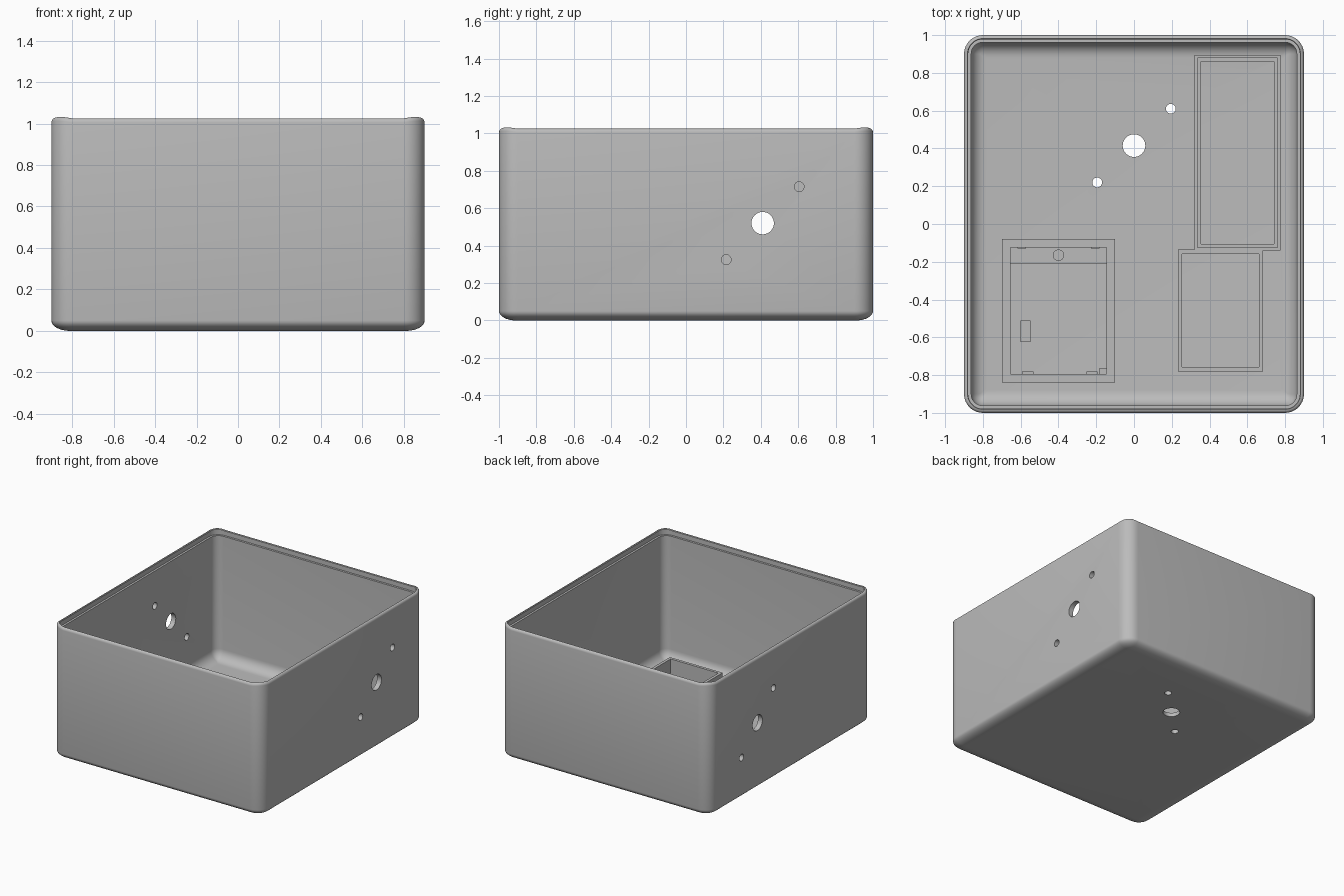
import bpy, bmesh, math
from mathutils import Matrix

cube = bpy.data.objects.get("Cube")
if cube:
    bpy.data.objects.remove(cube, do_unlink=True)

grey = bpy.data.materials.new("plain grey")
grey.use_nodes = True
grey.diffuse_color = (0.5, 0.5, 0.5, 1)
grey.node_tree.nodes["Principled BSDF"].inputs["Base Color"].default_value = (0.5, 0.5, 0.5, 1)

HALF_X, HALF_Y, WALL, FLOOR = 0.9, 1.0, 0.038, 0.03
BASE = FLOOR - 0.01          # fittings sink a little into the floor
STEPS = 8


def finish(name, bm, smooth=False):
    bmesh.ops.recalc_face_normals(bm, faces=bm.faces)
    mesh = bpy.data.meshes.new(name)
    bm.to_mesh(mesh)
    bm.free()
    obj = bpy.data.objects.new(name, mesh)
    bpy.context.collection.objects.link(obj)
    mesh.materials.append(grey)
    if smooth:
        bpy.ops.object.select_all(action='DESELECT')
        obj.select_set(True)
        bpy.context.view_layer.objects.active = obj
        bpy.ops.object.shade_smooth_by_angle(angle=math.radians(35))
    return obj


def rounded_ring(bm, inset, z, lift):
    """Rounded rectangle; lift raises the corners of the rim."""
    r = max(0.1 - inset, 0.015)
    ring = []
    for q, (sx, sy) in enumerate([(1, 1), (-1, 1), (-1, -1), (1, -1)]):
        for i in range(STEPS + 1):
            a = math.pi / 2 * i / STEPS
            t = a + q * math.pi / 2
            ring.append(bm.verts.new((sx * (HALF_X - inset - r) + r * math.cos(t),
                                      sy * (HALF_Y - inset - r) + r * math.sin(t),
                                      z + lift * math.sin(2 * a))))
    return ring


def arc(cx, cz, rx, rz, start, end, steps=STEPS):
    for i in range(steps + 1):
        a = math.radians(start + (end - start) * i / steps)
        yield cx + rx * math.cos(a), cz + rz * math.sin(a), 0


def frame(name, x0, x1, y0, y1, levels):
    """Upright rectangular wall; levels step from outside to inside."""
    bm = bmesh.new()
    rings = []
    for d, z in levels:
        pts = [(x0 + d, y0 + d), (x1 - d, y0 + d), (x1 - d, y1 - d), (x0 + d, y1 - d)]
        rings.append([bm.verts.new((x, y, z)) for x, y in pts])
    for a, b in zip(rings, rings[1:] + rings[:1]):
        for i in range(4):
            j = (i + 1) % 4
            bm.faces.new((a[i], a[j], b[j], b[i]))
    return finish(name, bm)


def block(name, x0, x1, y0, y1, top):
    bm = bmesh.new()
    place = Matrix.Translation(((x0 + x1) / 2, (y0 + y1) / 2, (BASE + top) / 2))
    size = Matrix.Diagonal((x1 - x0, y1 - y0, top - BASE, 1))
    bmesh.ops.create_cube(bm, size=1, matrix=place @ size)
    return finish(name, bm)


def add_cylinder(bm, radius, depth, matrix):
    bmesh.ops.create_cone(bm, cap_ends=True, segments=32, radius1=radius,
                          radius2=radius, depth=depth, matrix=matrix)


# Shell profile from the underside, over the rim, down to the inside floor
profile = list(arc(0.09, 0.05, 0.09, 0.05, 270, 180))
profile += [(x, z, 0.007) for x, z, _ in arc(0.018, 1.005, 0.018, 0.02, 180, 90, 4)]
profile += [(0.022, 1.02, 0.007), (0.022, 0.985, 0), (WALL, 0.985, 0)]
profile += list(arc(WALL + 0.08, FLOOR + 0.08, 0.08, 0.08, 180, 270))
bm = bmesh.new()
rings = [rounded_ring(bm, *p) for p in profile]
for a, b in zip(rings, rings[1:]):
    for i in range(len(a)):
        j = (i + 1) % len(a)
        bm.faces.new((a[i], a[j], b[j], b[i]))
bm.faces.new(rings[0])
bm.faces.new(rings[-1])
shell = finish("enclosure_shell", bm)

# Socket and screw holes through the floor and both side walls
cut = bmesh.new()
for off, radius in ((0, 0.06), (0.195, 0.026), (-0.195, 0.026)):
    add_cylinder(cut, radius, 0.3, Matrix.Translation((off, 0.415 + off, 0)))
    for side in (-1, 1):
        add_cylinder(cut, radius, 0.3,
                     Matrix.Translation((side * HALF_X, 0.41 + off, 0.52 + side * off))
                     @ Matrix.Rotation(math.pi / 2, 4, 'Y'))
cutter = finish("hole_cutter", cut)
cutter.hide_render = True
mod = shell.modifiers.new("holes", 'BOOLEAN')
mod.object = cutter
mod.solver = 'EXACT'
bpy.ops.object.select_all(action='DESELECT')
shell.select_set(True)
bpy.context.view_layer.objects.active = shell
bpy.ops.object.modifier_apply(modifier=mod.name)
bpy.data.objects.remove(cutter, do_unlink=True)
bpy.ops.object.shade_smooth_by_angle(angle=math.radians(35))

# Component frames standing on the floor
TOP = 0.15
frame("long_holder", 0.32, 0.775, -0.14, 0.895,
      [(0, BASE), (0, TOP), (0.015, TOP), (0.015, TOP - 0.03),
       (0.035, TOP - 0.03), (0.035, BASE)])
frame("short_holder", 0.232, 0.684, -0.78, -0.136,
      [(0, BASE), (0, TOP), (0.022, TOP), (0.022, BASE)])
frame("board_tray", -0.7, -0.1, -0.84, -0.08,
      [(0, BASE), (0, TOP), (0.045, TOP), (0.045, BASE)])

# Details inside the board tray
block("tray_shelf", -0.66, -0.14, -0.21, -0.105, 0.09)
bm = bmesh.new()
add_cylinder(bm, 0.03, 0.06, Matrix.Translation((-0.4, -0.165, 0.09)))
finish("tray_peg", bm, True)
block("tray_support", -0.602, -0.547, -0.625, -0.51, 0.08)
block("tray_corner_stop", -0.185, -0.145, -0.8, -0.765, 0.08)
for side in (-1, 1):
    name = "left" if side > 0 else "right"
    x = -0.392 + side * 0.17
    block(name + "_front_clip", x - 0.03, x + 0.03, -0.8, -0.782, 0.13)
    x = -0.4 + side * 0.195
    block(name + "_back_clip", x - 0.022, x + 0.022, -0.13, -0.115, 0.13)
